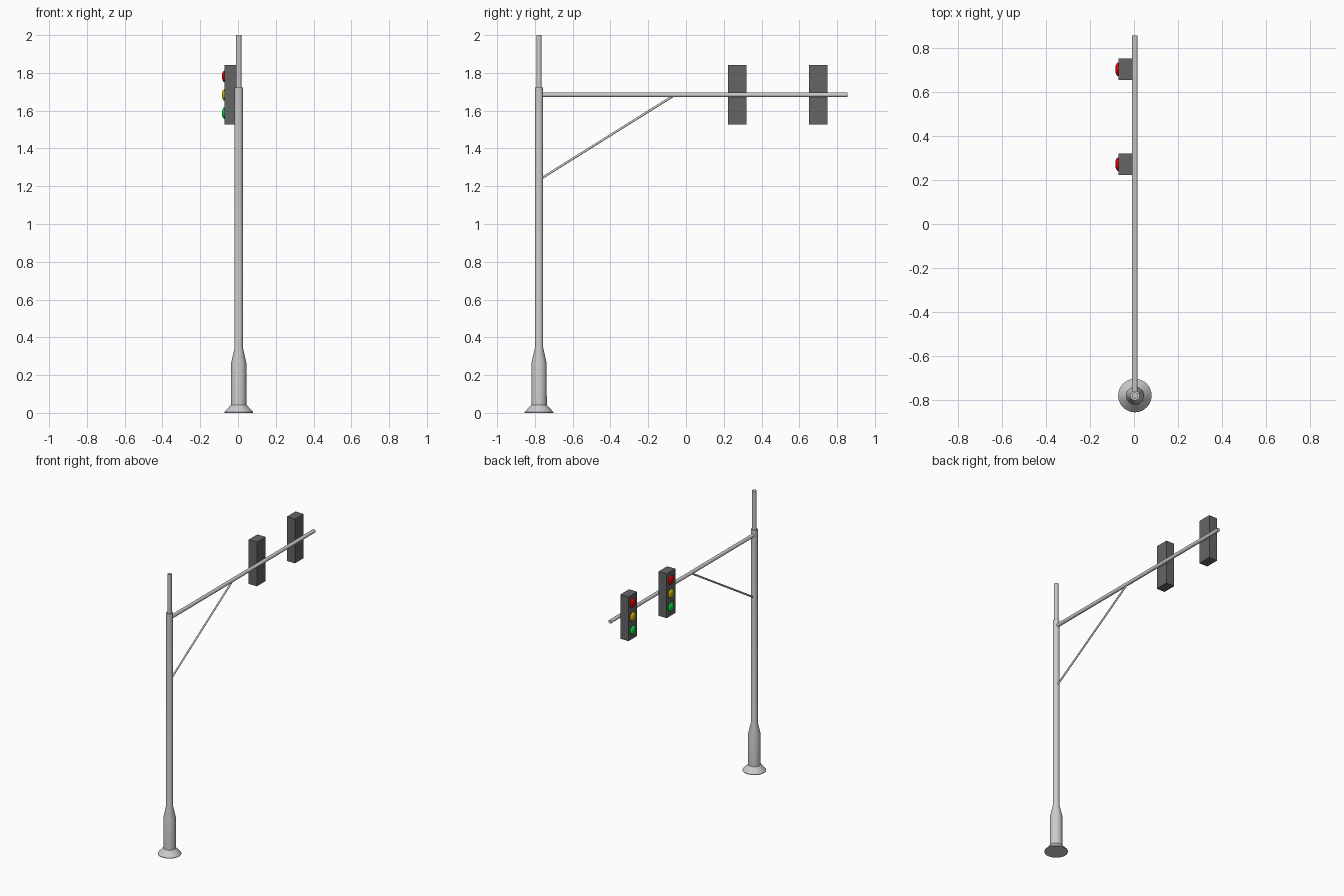
import bpy, bmesh, math
from mathutils import Vector, Matrix

if "Cube" in bpy.data.objects:
    bpy.data.objects.remove(bpy.data.objects["Cube"])

PX, PY = 0.004, -0.778      # pole axis
ARM_Z = 1.684


def material(name, rgb):
    m = bpy.data.materials.new(name)
    m.diffuse_color = (*rgb, 1)
    m.use_nodes = True
    m.node_tree.nodes["Principled BSDF"].inputs["Base Color"].default_value = m.diffuse_color
    return m


def finish(name, bm, mat=None, smooth=True):
    me = bpy.data.meshes.new(name)
    bmesh.ops.recalc_face_normals(bm, faces=bm.faces)
    bm.to_mesh(me)
    bm.free()
    ob = bpy.data.objects.new(name, me)
    bpy.context.collection.objects.link(ob)
    if mat:
        me.materials.append(mat)
    if smooth:
        bpy.ops.object.select_all(action='DESELECT')
        ob.select_set(True)
        bpy.context.view_layer.objects.active = ob
        bpy.ops.object.shade_smooth_by_angle(angle=math.radians(30))
    return ob


def lathe(name, profile, segs=32):
    # closed solid of revolution around the pole axis
    bm = bmesh.new()
    rings = []
    for r, z in profile:
        rings.append([bm.verts.new((PX + r * math.cos(2 * math.pi * i / segs),
                                    PY + r * math.sin(2 * math.pi * i / segs), z))
                      for i in range(segs)])
    for a, b in zip(rings, rings[1:]):
        for i in range(segs):
            j = (i + 1) % segs
            bm.faces.new((a[i], a[j], b[j], b[i]))
    bm.faces.new(rings[0][::-1])
    bm.faces.new(rings[-1])
    return finish(name, bm)


def rod(name, start, end, radius, segs=24):
    a, b = Vector(start), Vector(end)
    d = b - a
    rot = d.to_track_quat('Z', 'Y').to_matrix().to_4x4()
    bm = bmesh.new()
    bmesh.ops.create_cone(bm, cap_ends=True, segments=segs, radius1=radius,
                          radius2=radius, depth=d.length,
                          matrix=Matrix.Translation((a + b) / 2) @ rot)
    return finish(name, bm)


def box(name, lo, hi, mat):
    lo, hi = Vector(lo), Vector(hi)
    bm = bmesh.new()
    bmesh.ops.create_cube(bm, size=1, matrix=Matrix.Translation((lo + hi) / 2)
                          @ Matrix.Diagonal((*(hi - lo), 1)))
    return finish(name, bm, mat, smooth=False)


def lens(name, centre, mat):
    # flattened ball, half sunk in the housing
    bm = bmesh.new()
    bmesh.ops.create_uvsphere(bm, u_segments=32, v_segments=16, radius=1,
                              matrix=Matrix.Translation(centre)
                              @ Matrix.Diagonal((0.014, 0.031, 0.031, 1)))
    return finish(name, bm, mat)


# Pole with flared foot, thick sleeve and thin top mast
lathe("pole", [(0.076, 0), (0.076, 0.004), (0.041, 0.043), (0.040, 0.265),
               (0.022, 0.345), (0.022, 1.723), (0.014, 1.723), (0.014, 2.0)])

# Horizontal arm and diagonal brace
rod("arm", (PX, PY, ARM_Z), (PX, 0.854, ARM_Z), 0.0128)
rod("brace", (PX, PY + 0.01, 1.24), (PX, -0.065, 1.68), 0.006, 16)

# Signal heads facing -x
housing = material("housing_grey", (0.13, 0.13, 0.13))
lamps = [("red", 1.782, material("lamp_red", (0.8, 0.0, 0.0))),
         ("yellow", 1.684, material("lamp_yellow", (0.65, 0.5, 0.0))),
         ("green", 1.587, material("lamp_green", (0.0, 0.75, 0.05)))]
for n, y in enumerate((0.271, 0.701), 1):
    box(f"signal_housing_{n}", (-0.071, y - 0.049, 1.526), (-0.006, y + 0.049, 1.842), housing)
    for colour, z, mat in lamps:
        lens(f"{colour}_lamp_{n}", (-0.071, y, z), mat)
